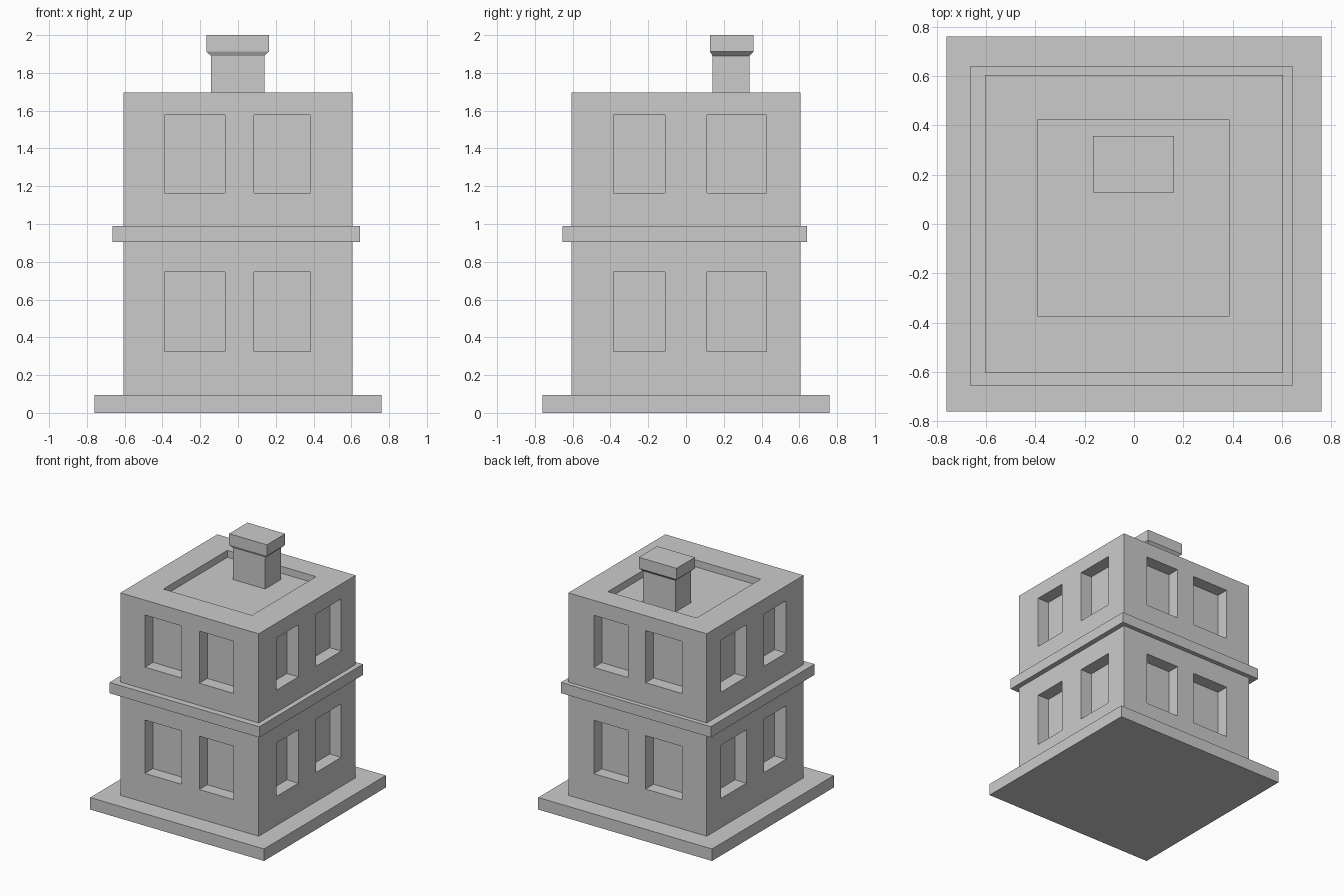
import bpy, bmesh

if "Cube" in bpy.data.objects:
    bpy.data.objects.remove(bpy.data.objects["Cube"])


def add_box(bm, x, y, z):
    """Add a box from (min, max) ranges and return its vertices."""
    verts = bmesh.ops.create_cube(bm, size=1)["verts"]
    for v in verts:
        for i, (lo, hi) in enumerate((x, y, z)):
            v.co[i] = hi if v.co[i] > 0 else lo
    return verts


def finish(bm, name):
    mesh = bpy.data.meshes.new(name)
    bm.to_mesh(mesh)
    bm.free()
    obj = bpy.data.objects.new(name, mesh)
    bpy.context.collection.objects.link(obj)
    return obj


def box(name, x, y, z):
    bm = bmesh.new()
    add_box(bm, x, y, z)
    return finish(bm, name)


W = 0.605       # half width of the walls
DEPTH = 0.10    # window recess
ROOF = 1.695

# Plinth, walls and the string course between floors
box("plinth", (-0.76, 0.76), (-0.76, 0.76), (0, 0.095))
walls = box("walls", (-W, W), (-W, W), (0.095, ROOF))
box("string_course", (-0.665, 0.645), (-0.655, 0.64), (0.905, 0.99))

# Cutters: windows on all four sides plus the sunken roof
front_cols = [(-0.39, -0.07), (0.085, 0.383)]
side_cols = [(-0.385, -0.11), (0.11, 0.425)]
rows = [(0.325, 0.747), (1.165, 1.577)]
bm = bmesh.new()
for near, far in ((-W - 0.1, -W + DEPTH), (W - DEPTH, W + 0.1)):
    for z in rows:
        for span in front_cols:
            add_box(bm, span, (near, far), z)
        for span in side_cols:
            add_box(bm, (near, far), span, z)
add_box(bm, (-0.39, 0.385), (-0.375, 0.425), (ROOF - 0.055, ROOF + 0.1))
cutter = finish(bm, "recess_cutter")
cutter.hide_render = True

cut = walls.modifiers.new("recesses", "BOOLEAN")
cut.operation = "DIFFERENCE"
cut.solver = "EXACT"
cut.object = cutter
bpy.context.view_layer.objects.active = walls
bpy.ops.object.modifier_apply(modifier=cut.name)
bpy.data.objects.remove(cutter)

# Chimney stack standing on the sunken roof
shaft_x, shaft_y = (-0.142, 0.14), (0.14, 0.335)
cap_x, cap_y = (-0.167, 0.163), (0.128, 0.357)
box("chimney_stack", shaft_x, shaft_y, (ROOF - 0.055, 1.89))

# Chimney cap, flaring out from the stack
bm = bmesh.new()
add_box(bm, cap_x, cap_y, (1.912, 2.0))
bm.faces.ensure_lookup_table()
bottom = min(bm.faces, key=lambda f: f.calc_center_median().z)
flare = bmesh.ops.extrude_discrete_faces(bm, faces=[bottom])["faces"][0]
for v in flare.verts:
    v.co.x = shaft_x[1] if v.co.x > 0 else shaft_x[0]
    v.co.y = shaft_y[1] if v.co.y > 0.24 else shaft_y[0]
    v.co.z = 1.89
finish(bm, "chimney_cap")
